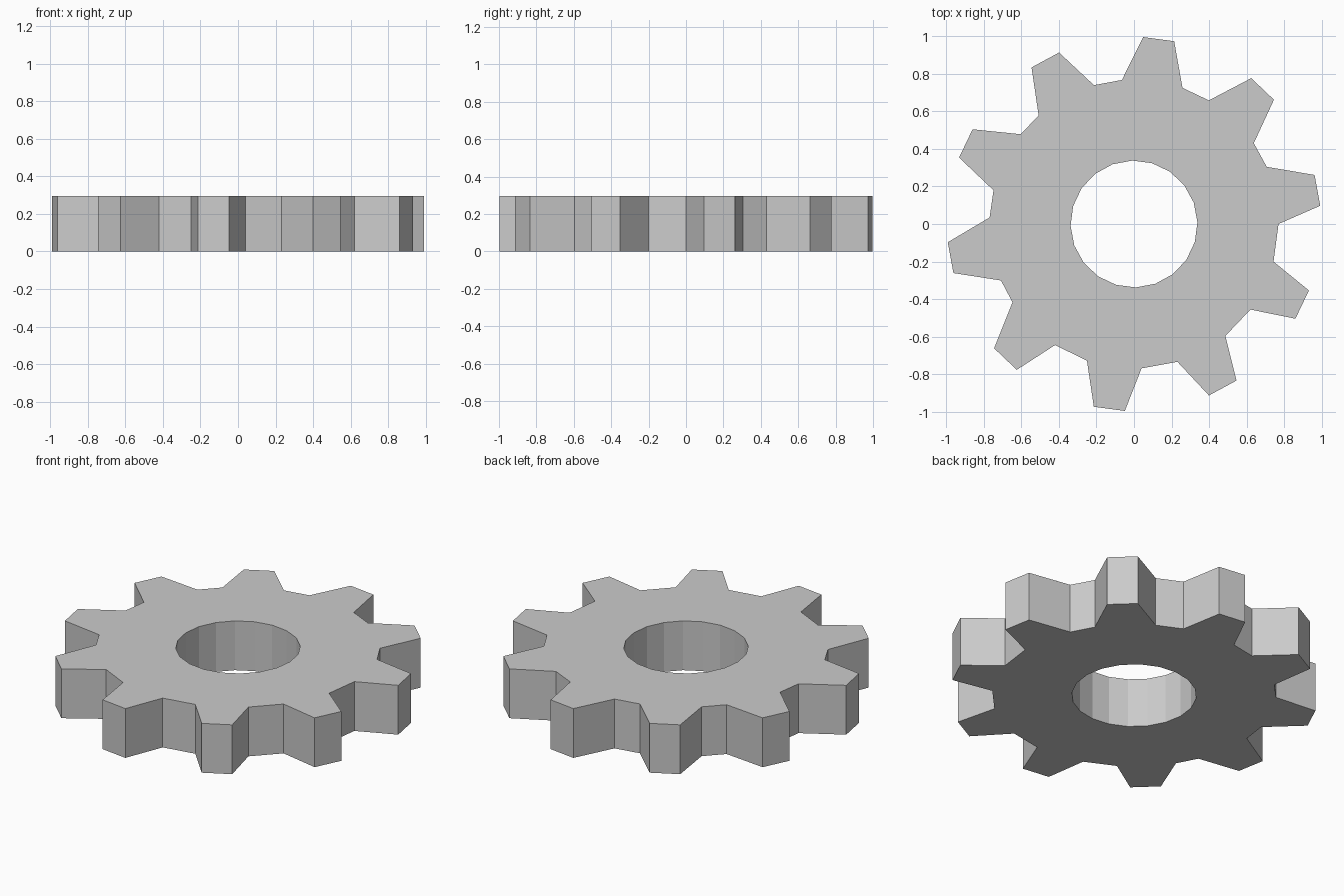
import bpy, bmesh
from math import radians, cos, sin

if "Cube" in bpy.data.objects:
    bpy.data.objects.remove(bpy.data.objects["Cube"])

HEIGHT = 0.295
TEETH, PITCH = 10, 36.0
ROOT_R, TIP_R, BORE_R, BORE_SIDES = 0.77, 0.997, 0.338, 20
# Slightly hand-cut root angles (start, end) of each tooth, relative to its pitch
ROOTS = [(0, 23.3), (-2, 22.8), (-1.6, 22.8), (-1.9, 23.3), (-2.4, 22.5),
         (-2.6, 23.0), (-3.2, 20.9), (-1.0, 21.0), (-0.5, 21.2), (-0.3, 20.9)]
TIPS = (5.6, 15.2)


def polar(r, deg):
    return (r * cos(radians(deg)), r * sin(radians(deg)), 0)


def ring(bm, points):
    vs = [bm.verts.new(p) for p in points]
    return [bm.edges.new((v, vs[(i + 1) % len(vs)])) for i, v in enumerate(vs)]


# Toothed outline and bore outline
outline = []
for i, (a, b) in enumerate(ROOTS):
    base = i * PITCH
    outline += [polar(ROOT_R, base + a), polar(TIP_R, base + TIPS[0]),
                polar(TIP_R, base + TIPS[1]), polar(ROOT_R, base + b)]
bore = [polar(BORE_R, 1.7 + 360 / BORE_SIDES * i) for i in range(BORE_SIDES)]

# Fill between the outlines and extrude to thickness
bm = bmesh.new()
edges = ring(bm, outline) + ring(bm, bore)
bmesh.ops.triangle_fill(bm, edges=edges, use_beauty=True, normal=(0, 0, 1))
ext = bmesh.ops.extrude_face_region(bm, geom=bm.faces[:], use_keep_orig=True)
top = [g for g in ext["geom"] if isinstance(g, bmesh.types.BMVert)]
bmesh.ops.translate(bm, verts=top, vec=(0, 0, HEIGHT))
bmesh.ops.recalc_face_normals(bm, faces=bm.faces[:])

mesh = bpy.data.meshes.new("gear_wheel")
bm.to_mesh(mesh)
bm.free()
gear = bpy.data.objects.new("gear_wheel", mesh)
bpy.context.collection.objects.link(gear)
